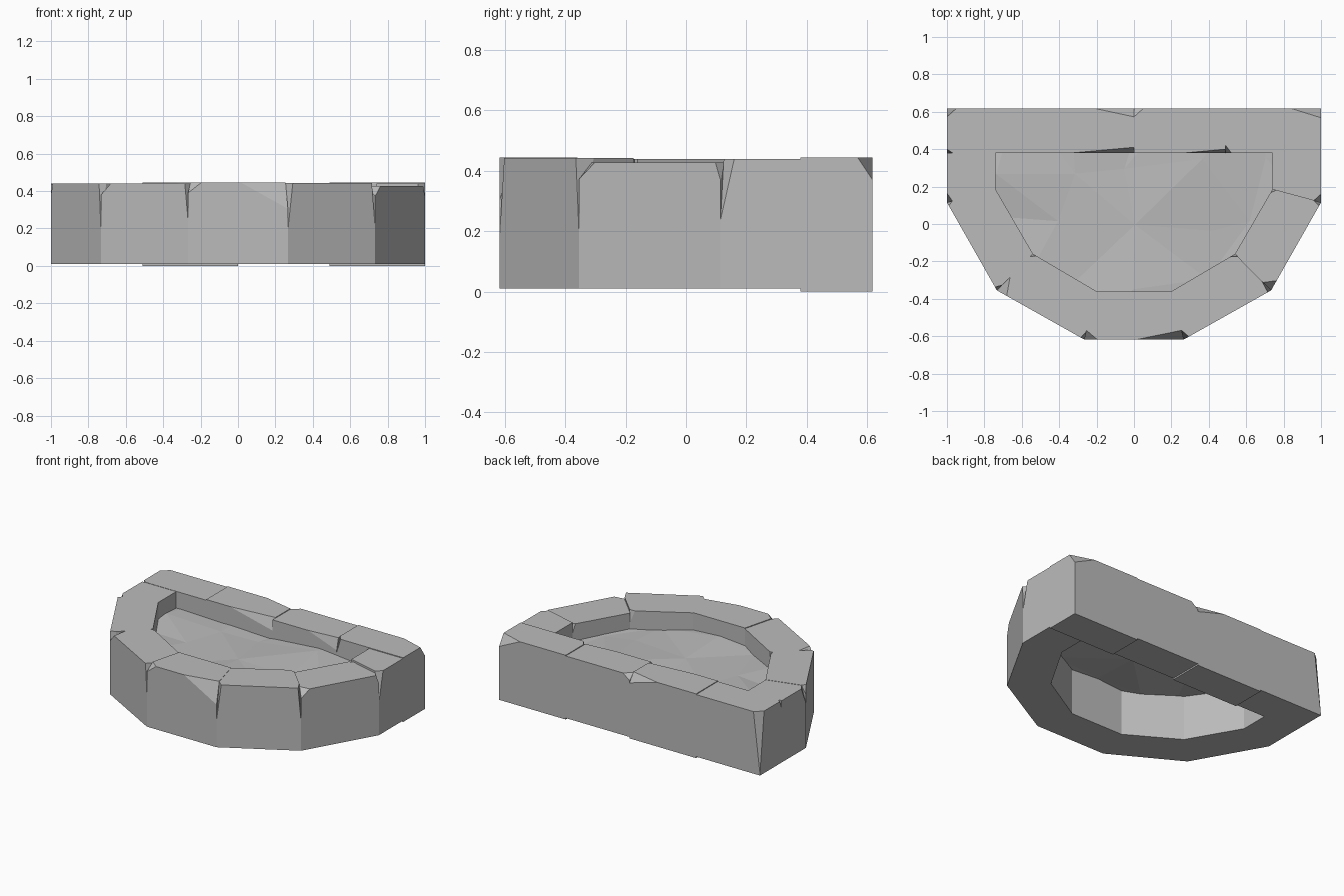
import bpy, bmesh, random
from mathutils import Vector

if "Cube" in bpy.data.objects:
    bpy.data.objects.remove(bpy.data.objects["Cube"])
random.seed(4)

stone = bpy.data.materials.new("grey stone")
stone.use_nodes = True
GREY = (0.5, 0.5, 0.5, 1)
stone.diffuse_color = GREY
stone.node_tree.nodes["Principled BSDF"].inputs["Base Color"].default_value = GREY


def finish(name, bm):
    mesh = bpy.data.meshes.new(name)
    bmesh.ops.recalc_face_normals(bm, faces=bm.faces[:])
    bm.to_mesh(mesh)
    bm.free()
    mesh.materials.append(stone)
    obj = bpy.data.objects.new(name, mesh)
    bpy.context.collection.objects.link(obj)


def cut(bm, point, normal):
    bmesh.ops.bisect_plane(bm, geom=bm.verts[:] + bm.edges[:] + bm.faces[:],
                           plane_co=point, plane_no=normal, clear_outer=True)


def block(name, quad, bottom, top, chips):
    """Prism on a footprint; each chip slices off one top corner.
    Footprint: outer start, outer end, inner end, inner start.
    Chip: corner, length along the wall, length across it, drop."""
    bm = bmesh.new()
    base = bm.faces.new([bm.verts.new((x, y, bottom)) for x, y in quad])
    new = bmesh.ops.extrude_face_region(bm, geom=[base])["geom"]
    for v in new:
        if isinstance(v, bmesh.types.BMVert):
            v.co.z = top
    if not base.is_valid or len(bm.faces) < 6:
        bmesh.ops.holes_fill(bm, edges=bm.edges[:])
    centre = sum((v.co for v in bm.verts), Vector()) / 8
    ring = [Vector((x, y, top)) for x, y in quad]
    for c, along, across, drop in chips:
        p = ring[c]
        a = p + (ring[c ^ 1] - p).normalized() * along
        b = p + (ring[3 - c] - p).normalized() * across
        d = p - Vector((0, 0, drop))
        n = (b - a).cross(d - a).normalized()
        if n.dot(centre - a) > 0:
            n = -n
        cut(bm, a, n)
        bmesh.ops.holes_fill(bm, edges=bm.edges[:])
    finish(name, bm)


# Curved rim: seven stones round half a twelve-sided ring
def mirrored(half):
    return half + [(-x, y) for x, y in reversed(half)]


outer = mirrored([(1, .38), (1, .115), (.733, -.355), (.267, -.617)])
inner = mirrored([(.74, .38), (.74, .185), (.54, -.16), (.2, -.36)])
rim = [
    ("left_side_stone", .44, [(1, .045, .04, .2)]),
    ("left_rear_diagonal_stone", .427, [(1, .06, .06, .055), (0, .02, .04, .06),
                                        (3, .02, .02, .06)]),
    ("left_front_diagonal_stone", .443, [(0, .02, .07, .24), (1, .03, .05, .25),
                                         (3, .03, .02, .08)]),
    ("front_stone", .445, [(0, .25, .05, .14), (1, .07, .05, .055)]),
    ("right_front_diagonal_stone", .44, [(0, .02, .04, .2), (1, .06, .1, .06),
                                         (2, .02, .02, .08)]),
    ("right_rear_diagonal_stone", .44, [(0, .02, .04, .25), (1, .02, .03, .06)]),
    ("right_side_stone", .438, [(0, .05, .03, .12)]),
]
for i, (name, top, chips) in enumerate(rim):
    block(name, [outer[i], outer[i + 1], inner[i + 1], inner[i]], .01, top, chips)

# Straight back wall: four stones
wall = [
    ("back_wall_left_stone", .49, 1, 0, .445,
     [(0, .16, .05, .075), (2, .03, .04, .1)]),
    ("back_wall_left_middle_stone", 0, .49, .01, .44,
     [(1, .05, .045, .04), (3, .22, .02, .08)]),
    ("back_wall_right_middle_stone", -.51, 0, 0, .445,
     [(0, .21, .045, .06), (3, .33, .03, .08)]),
    ("back_wall_right_stone", -1, -.51, .01, .44,
     [(1, .05, .045, .42), (2, .03, .02, .06)]),
]
for name, x0, x1, bottom, top, chips in wall:
    block(name, [(x1, .618), (x0, .618), (x0, .38), (x1, .38)], bottom, top, chips)

# Uneven floor inside the rim, open underneath
bm = bmesh.new()
bmesh.ops.create_grid(bm, x_segments=6, y_segments=4, size=1)
for v in bm.verts:
    v.co.y *= .6
    v.co += Vector((random.uniform(-.08, .08), random.uniform(-.06, .06),
                    .322 + random.uniform(-.018, .018)))
    if abs(v.co.y) > .45:
        v.co.y *= 1.2
bmesh.ops.triangulate(bm, faces=bm.faces[:])
for p, q in zip(inner, inner[1:] + inner[:1]):
    edge = Vector((q[0] - p[0], q[1] - p[1], 0))
    out = Vector((-edge.y, edge.x, 0)).normalized()
    cut(bm, Vector((p[0], p[1], 0)) + out * .01, out)
bmesh.ops.recalc_face_normals(bm, faces=bm.faces[:])
if bm.faces[:][0].normal.z < 0:
    bmesh.ops.reverse_faces(bm, faces=bm.faces[:])
finish("floor", bm)
